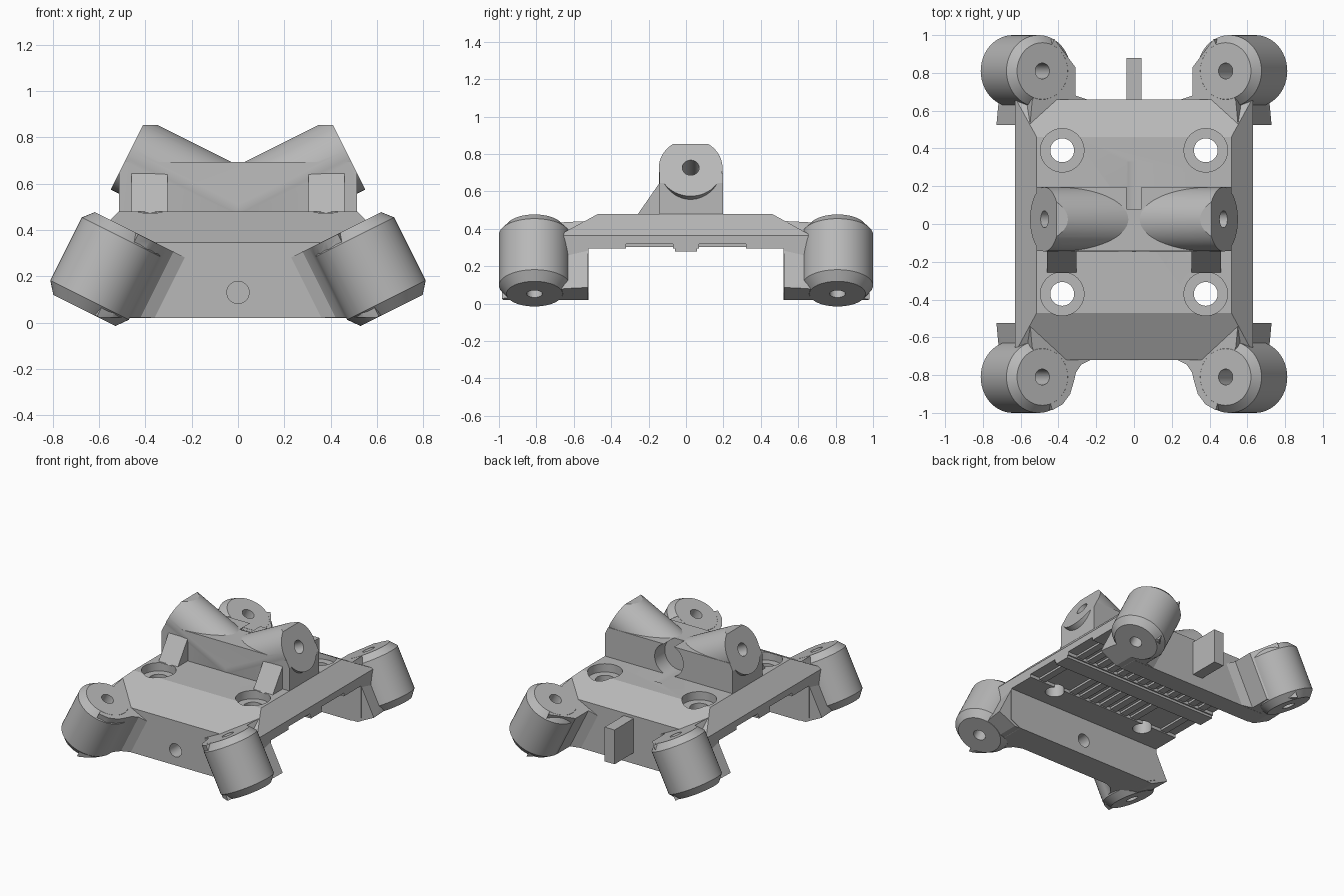
import bpy, bmesh, math
from mathutils import Matrix, Vector

if "Cube" in bpy.data.objects:
    bpy.data.objects.remove(bpy.data.objects["Cube"], do_unlink=True)

GREY = (0.48, 0.48, 0.48, 1)
mat = bpy.data.materials.new("plain grey")
mat.use_nodes = True
mat.diffuse_color = GREY
mat.node_tree.nodes["Principled BSDF"].inputs["Base Color"].default_value = GREY
TILT = math.atan(0.5)
FLAT = Matrix.Identity(4)


def finish(name, bm):
    bmesh.ops.recalc_face_normals(bm, faces=bm.faces)
    mesh = bpy.data.meshes.new(name)
    bm.to_mesh(mesh)
    bm.free()
    obj = bpy.data.objects.new(name, mesh)
    bpy.context.collection.objects.link(obj)
    mesh.materials.append(mat)
    return obj


def prism(name, points, start, depth, matrix=FLAT, cuts=()):
    """Extrude an outline along local z; cuts are (point, normal) planes to trim."""
    bm = bmesh.new()
    face = bm.faces.new([bm.verts.new((x, y, start)) for x, y in points])
    geo = bmesh.ops.extrude_face_region(bm, geom=[face])["geom"]
    bmesh.ops.translate(bm, vec=(0, 0, depth),
                        verts=[g for g in geo if isinstance(g, bmesh.types.BMVert)])
    bm.transform(matrix)
    for point, normal in cuts:
        bmesh.ops.bisect_plane(bm, geom=bm.verts[:] + bm.edges[:] + bm.faces[:],
                               plane_co=point, plane_no=normal, clear_outer=True)
        bmesh.ops.holes_fill(bm, edges=[e for e in bm.edges if e.is_boundary])
    return finish(name, bm)


def box(name, x, y, z):
    return prism(name, [(x[0], y[0]), (x[1], y[0]), (x[1], y[1]), (x[0], y[1])],
                 z[0], z[1] - z[0])


def lathe(name, profile, matrix=FLAT, n=48):
    """Stack rings of (radius, height) into a closed round solid."""
    bm = bmesh.new()
    rings = [[bm.verts.new((r * math.cos(2 * math.pi * i / n),
                            r * math.sin(2 * math.pi * i / n), h)) for i in range(n)]
             for r, h in profile]
    for a, b in zip(rings, rings[1:]):
        for i in range(n):
            j = (i + 1) % n
            bm.faces.new((a[i], a[j], b[j], b[i]))
    bm.faces.new(rings[0])
    bm.faces.new(rings[-1])
    bm.transform(matrix)
    return finish(name, bm)


def apply(obj, kind, **settings):
    mod = obj.modifiers.new(kind.lower(), kind)
    for key, value in settings.items():
        setattr(mod, key, value)
    bpy.context.view_layer.objects.active = obj
    bpy.ops.object.modifier_apply(modifier=mod.name)


def combine(obj, operation, others):
    for other in others:
        apply(obj, "BOOLEAN", operation=operation, solver="EXACT", object=other)
        bpy.data.objects.remove(other, do_unlink=True)


def mirror(obj):
    apply(obj, "MIRROR", use_mirror_merge=False)


def smooth(obj):
    bpy.ops.object.select_all(action="DESELECT")
    obj.select_set(True)
    bpy.context.view_layer.objects.active = obj
    bpy.ops.object.shade_smooth_by_angle(angle=math.radians(25))


# Map outline (a, b) and depth to (y, z, x) or to (x, z, y)
ALONG_X = Matrix(((0, 0, 1, 0), (1, 0, 0, 0), (0, 1, 0, 0), (0, 0, 0, 1)))
ALONG_Y = Matrix(((1, 0, 0, 0), (0, 0, 1, 0), (0, 1, 0, 0), (0, 0, 0, 1)))

# Deck with two end walls, sloped ends and chamfered sides
side = [(-0.72, 0.02), (-0.72, 0.345), (-0.47, 0.48), (0.46, 0.48), (0.66, 0.37),
        (0.66, 0.02), (0.52, 0.02), (0.52, 0.295), (-0.52, 0.295), (-0.52, 0.02)]
trims = []
for s in (-1, 1):
    trims += [((s * 0.515, 0, 0.48), (s, 0, 1)), ((s * 0.63, 0, 0.06), (s, 0, -2))]
deck = prism("deck", side, -0.63, 1.26, ALONG_X, trims)

# Bolt holes, wall hole, rear socket and underside recesses
cutters = []
for x in (-0.38, 0.38):
    for y in (-0.37, 0.39):
        cutters.append(lathe("bolt_cutter", [(0.063, 0.2), (0.063, 0.42), (0.115, 0.42), (0.115, 0.6)],
                             Matrix.Translation((x, y, 0))))
cutters.append(lathe("wall_hole_cutter", [(0.048, -0.8), (0.048, -0.45)],
                     Matrix.Translation((0, 0, 0.13)) @ ALONG_Y))
SOCKET = [(0.115, 0.08), (0.115, 0.33)]
SOCKET_AT = Matrix.Translation((0, 0, 0.5875)) @ ALONG_Y
cutters.append(lathe("socket_cutter", SOCKET, SOCKET_AT))
for y in (-0.32, 0.07):
    cutters.append(box("recess_cutter", (-0.7, 0.7), (y, y + 0.25), (0.2, 0.318)))
combine(deck, "DIFFERENCE", cutters)
smooth(deck)

# Underside centre rail and grip bars
box("centre_rail", (-0.63, 0.63), (-0.06, 0.06), (0.278, 0.31))
for i in range(13):
    x = (i - 6) * 0.088
    for y in (-0.32, 0.07):
        if abs(abs(x) - 0.38) > 0.085 or y > 0:
            box("grip_bar", (x - 0.026, x + 0.026), (y, y + 0.25), (0.303, 0.33))

# Rear tab
box("rear_tab", (-0.04, 0.04), (0.62, 0.88), (0.10, 0.35))

# Tilted feet with arms that blend into the deck; u points inward
LEG = [(0.15, -0.40), (0.19, -0.35), (0.19, -0.045), (0.15, 0)]
front_arm = [(-0.073, -0.525), (-0.06, -0.65), (0, -0.81), (0.06, -0.985), (0.12, -0.955),
             (0.165, -0.90), (0.185, -0.84), (0.20, -0.785), (0.23, -0.745),
             (0.29, -0.718), (0.29, -0.525)]
rear_arm = [(-0.073, 0.525), (-0.06, 0.65), (0, 0.81), (0.07, 0.98), (0.196, 0.83),
            (0.196, 0.68), (0.27, 0.658), (0.27, 0.525)]
for name, y, arm in (("front_feet", -0.81, front_arm), ("rear_feet", 0.81, rear_arm)):
    place = Matrix.Translation((-0.485, y, 0.41)) @ Matrix.Rotation(TILT, 4, "Y")
    outline = [(u, v - y) for u, v in arm]
    foot = lathe(name, LEG, place)
    web = prism("web", outline, -0.398, 0.397, place, [((0, 0, 0.021), (0, 0, -1))])
    combine(foot, "UNION", [web])
    combine(foot, "DIFFERENCE", [lathe("foot_hole_cutter", [(0.042, -0.5), (0.042, 0.1)], place)])
    mirror(foot)
    smooth(foot)

# Centre block
half = [(0.515, 0.47), (0.515, 0.645), (0.49, 0.695)]
block = prism("centre_block", half + [(-x, z) for x, z in reversed(half)], -0.143, 0.34, ALONG_Y)

# Two barrels rising outward from the block, flattened on top
for s in (-1, 1):
    axis = Vector((s * 2, 0, 1)).normalized()
    place = (Matrix.Translation((s * 0.474, 0.025, 0.727))
             @ axis.to_track_quat("Z", "Y").to_matrix().to_4x4())
    barrel = lathe("barrel", [(0.17, -0.62), (0.17, 0)], place, 64)
    keep = box("keep", (min(0, s), max(0, s)), (-0.5, 0.5), (0.47, 0.855))
    combine(barrel, "INTERSECT", [keep])
    combine(block, "UNION", [barrel])
    combine(block, "DIFFERENCE", [lathe("barrel_hole_cutter", [(0.045, -0.3), (0.045, 0.1)], place)])
combine(block, "DIFFERENCE", [lathe("socket_cutter", SOCKET, SOCKET_AT)])
smooth(block)

# Wedge braces in front of the block
wedge = prism("braces", [(-0.26, 0.475), (-0.135, 0.655), (-0.135, 0.475)], 0.305, 0.155, ALONG_X)
mirror(wedge)
